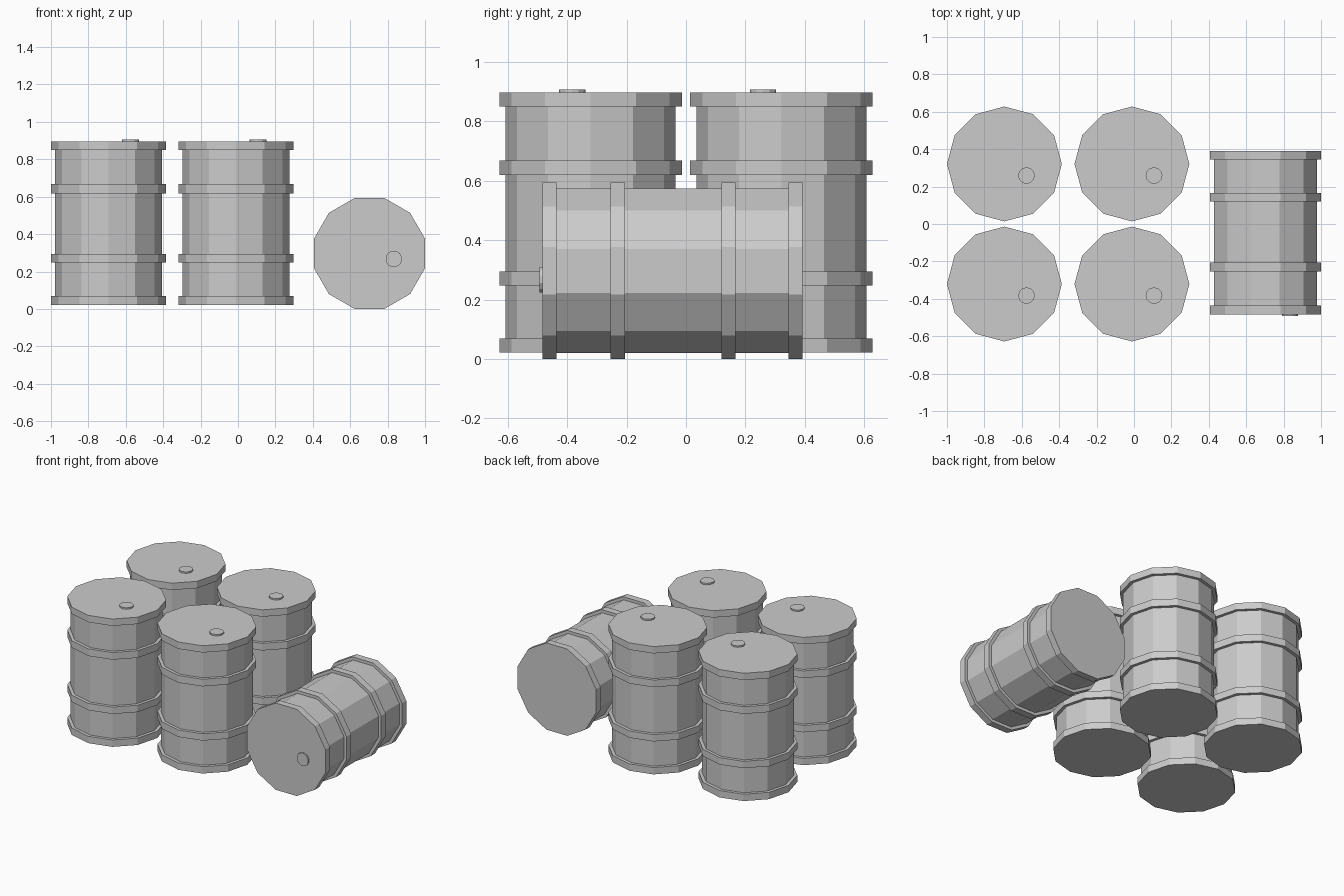
import bpy
import bmesh
from math import cos, sin, pi, radians
from mathutils import Matrix

if "Cube" in bpy.data.objects:
    bpy.data.objects.remove(bpy.data.objects["Cube"])

SIDES = 12
R_RIM, R_BODY, HEIGHT = 0.307, 0.286, 0.874

# Half profile (radius, height): four raised hoops on a straight drum
HOOPS = [(0, 0.047), (0.225, 0.272), (0.596, 0.645), (0.827, HEIGHT)]
profile = []
for low, high in HOOPS:
    profile += [(R_BODY, low), (R_RIM, low), (R_RIM, high), (R_BODY, high)]
profile = profile[1:-1]


def lathe(name, points, sides):
    """Revolve a profile around z and cap both ends."""
    bm = bmesh.new()
    rings = [[bm.verts.new((r * cos(2 * pi * i / sides), r * sin(2 * pi * i / sides), z))
              for i in range(sides)] for r, z in points]
    for a, b in zip(rings, rings[1:]):
        for i in range(sides):
            j = (i + 1) % sides
            bm.faces.new((a[i], a[j], b[j], b[i]))
    bm.faces.new(rings[0][::-1])
    bm.faces.new(rings[-1])
    mesh = bpy.data.meshes.new(name)
    bm.to_mesh(mesh)
    bm.free()
    return mesh


drum_mesh = lathe("drum", profile, SIDES)
cap_mesh = lathe("filler_cap", [(0.0445, -0.005), (0.0445, 0.010)], SIDES)
CAP_OFFSET = Matrix.Translation((0.118, -0.062, HEIGHT))


def place_barrel(name, matrix):
    for suffix, mesh, local in (("drum", drum_mesh, Matrix()),
                                ("filler_cap", cap_mesh, CAP_OFFSET)):
        obj = bpy.data.objects.new(f"{name}_{suffix}", mesh)
        bpy.context.collection.objects.link(obj)
        obj.matrix_world = matrix @ local


# Four standing barrels in a square
for side, x in (("left", -0.693), ("middle", -0.011)):
    for row, y in (("front", -0.321), ("back", 0.321)):
        place_barrel(f"{row}_{side}_barrel", Matrix.Translation((x, y, 0.022)))

# Barrel lying on a flat facet, lid facing the front
place_barrel("lying_barrel",
             Matrix.Translation((0.703, 0.391, R_RIM * cos(pi / SIDES)))
             @ Matrix.Rotation(radians(90), 4, 'X')
             @ Matrix.Rotation(radians(15), 4, 'Z'))
